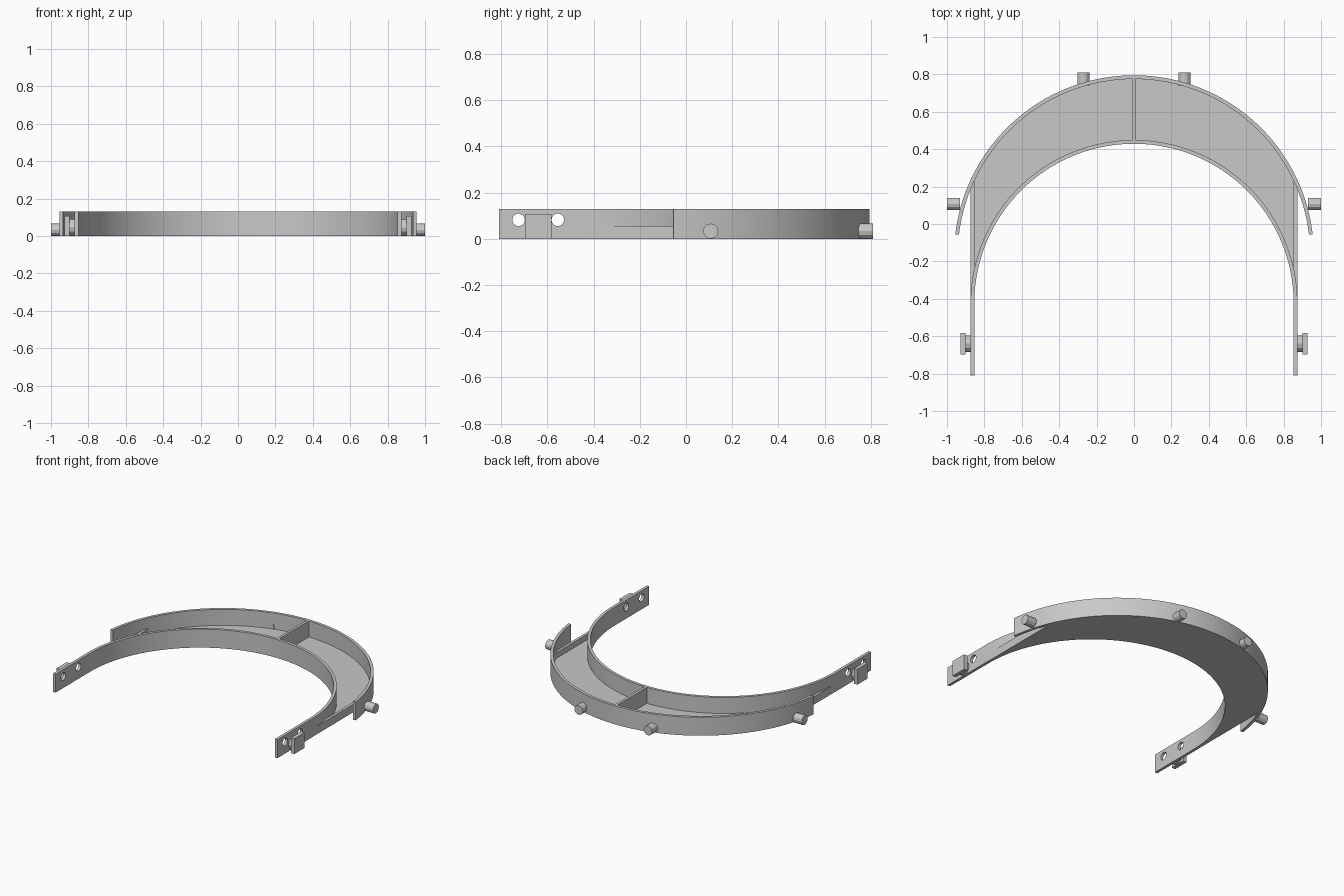
import bpy, bmesh, math
from mathutils import Matrix

if "Cube" in bpy.data.objects:
    bpy.data.objects.remove(bpy.data.objects["Cube"])

grey = bpy.data.materials.new("plain grey")
grey.use_nodes = True
colour = (0.58, 0.58, 0.58, 1)
grey.diffuse_color = colour
grey.node_tree.nodes["Principled BSDF"].inputs["Base Color"].default_value = colour

HEIGHT, FLOOR, RIM = 0.13, 0.017, 0.056
IN_Y, IN_R0, IN_R1 = -0.425, 0.854, 0.874      # inner wall arc
OUT_Y, OUT_R0, OUT_R1 = -0.167, 0.942, 0.962   # outer wall arc


def shade(obj):
    bpy.ops.object.select_all(action="DESELECT")
    obj.select_set(True)
    bpy.context.view_layer.objects.active = obj
    bpy.ops.object.shade_smooth_by_angle(angle=math.radians(25))


def finish(name, bm):
    bmesh.ops.recalc_face_normals(bm, faces=bm.faces)
    mesh = bpy.data.meshes.new(name)
    bm.to_mesh(mesh)
    bm.free()
    obj = bpy.data.objects.new(name, mesh)
    bpy.context.collection.objects.link(obj)
    mesh.materials.append(grey)
    shade(obj)
    return obj


def band(name, side_a, side_b, height):
    """Solid strip between two matching plan curves, standing on the ground."""
    bm = bmesh.new()
    rings = [[bm.verts.new(p) for p in ((*a, 0), (*b, 0), (*b, height), (*a, height))]
             for a, b in zip(side_a, side_b)]
    for r, s in zip(rings, rings[1:]):
        for i in range(4):
            j = (i + 1) % 4
            bm.faces.new((r[i], r[j], s[j], s[i]))
    bm.faces.new(rings[0])
    bm.faces.new(rings[-1])
    return finish(name, bm)


def arc(cy, radius, start, end, steps=96):
    angles = [math.radians(start + (end - start) * i / steps) for i in range(steps + 1)]
    return [(radius * math.cos(a), cy + radius * math.sin(a)) for a in angles]


def box(name, x0, x1, y0, y1, z0, z1):
    bm = bmesh.new()
    bmesh.ops.create_cube(bm, size=1)
    for v in bm.verts:
        v.co = ((x0 + x1) / 2 + v.co.x * (x1 - x0),
                (y0 + y1) / 2 + v.co.y * (y1 - y0),
                (z0 + z1) / 2 + v.co.z * (z1 - z0))
    return finish(name, bm)


def rod(name, centre, radius, length, axis, sides=12):
    bm = bmesh.new()
    turn = Matrix.Rotation(math.pi / 2, 4, "Y" if axis == "x" else "X")
    bmesh.ops.create_cone(bm, cap_ends=True, segments=sides, radius1=radius, radius2=radius,
                          depth=length, matrix=Matrix.Translation(centre) @ turn)
    return finish(name, bm)


# Inner wall: half circle running into two straight legs
def leg_path(radius):
    return [(radius, -0.81)] + arc(IN_Y, radius, 0, 180) + [(-radius, -0.81)]


inner_wall = band("inner_wall", leg_path(IN_R0), leg_path(IN_R1), HEIGHT)

# Two round holes through each leg
for y in (-0.725, -0.555):
    cutter = rod("hole_cutter", (0, y, 0.082), 0.027, 2.2, "x", 24)
    cutter.hide_render = True
    cut = inner_wall.modifiers.new("hole", "BOOLEAN")
    cut.operation, cut.solver, cut.object = "DIFFERENCE", "EXACT", cutter
    bpy.context.view_layer.objects.active = inner_wall
    bpy.ops.object.modifier_move_to_index(modifier="hole", index=0)
    bpy.ops.object.modifier_apply(modifier="hole")
    bpy.data.objects.remove(cutter)

# Keep the flat leg faces flat around the holes
inner_wall.modifiers.clear()
shade(inner_wall)
for face in inner_wall.data.polygons:
    if face.center.y < IN_Y:
        face.use_smooth = False

# Outer wall with free tails past the floor
band("outer_wall", arc(OUT_Y, OUT_R0, 6.7, 173.3), arc(OUT_Y, OUT_R1, 6.7, 173.3), HEIGHT)


# Thin crescent floor, cut straight along both sides
def floor_edge(cy, radius):
    xs = [0.872 * math.cos(math.pi * i / 96) for i in range(97)]
    return [(x, cy + math.sqrt(radius ** 2 - x ** 2)) for x in xs]


band("floor", floor_edge(IN_Y, 0.873), floor_edge(OUT_Y, 0.955), FLOOR)

# Divider across the middle of the channel
box("divider", -0.009, 0.009, 0.44, 0.785, 0.01, HEIGHT)

# Low side rims, pegs and leg buttons on both sides
for side, s in (("left", 1), ("right", -1)):
    x0, x1 = sorted((s * 0.854, s * 0.873))
    box(side + "_side_rim", x0, x1, IN_Y, 0.232, 0, RIM)
    rod(side + "_side_peg", (s * 0.965, 0.107, 0.033), 0.033, 0.07, "x")
    rod(side + "_back_peg", (s * 0.27, 0.775, 0.033), 0.033, 0.07, "y")
    rod(side + "_button_stem", (s * 0.885, -0.64, 0.046), 0.045, 0.04, "x")
    x0, x1 = sorted((s * 0.9, s * 0.927))
    box(side + "_button_plate", x0, x1, -0.697, -0.583, 0, 0.108)
